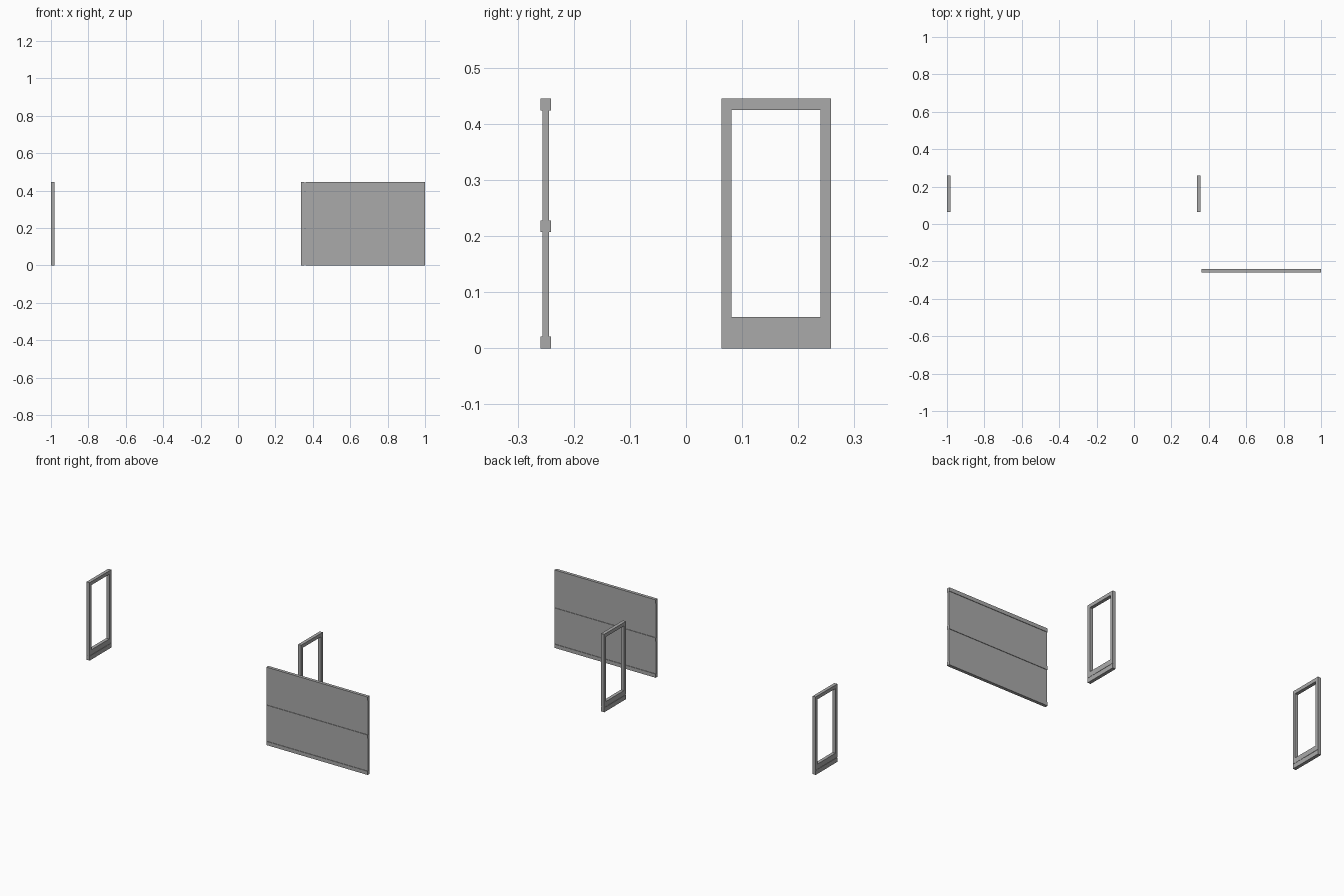
import bpy

old = bpy.data.objects.get("Cube")
if old:
    bpy.data.objects.remove(old, do_unlink=True)

# Single painted metal colour
grey = bpy.data.materials.new("mid grey")
grey.use_nodes = True
colour = (0.4, 0.4, 0.4, 1)
grey.diffuse_color = colour
grey.node_tree.nodes["Principled BSDF"].inputs["Base Color"].default_value = colour


def box(name, x, y, z):
    """Box from (low, high) pairs on each axis."""
    spans = (x, y, z)
    bpy.ops.mesh.primitive_cube_add(size=1, location=[(a + b) / 2 for a, b in spans])
    ob = bpy.context.object
    ob.name = name
    ob.scale = [b - a for a, b in spans]
    bpy.ops.object.transform_apply(location=False, rotation=False, scale=True)
    ob.data.materials.append(grey)
    return ob


HEIGHT = 0.445

# Long wall panel: thin sheet held by three horizontal rails
panel_x = (0.36, 1.0)
box("panel_sheet", panel_x, (-0.256, -0.244), (0.01, HEIGHT - 0.01))
for name, low in (("bottom", 0), ("middle", 0.207), ("top", HEIGHT - 0.021)):
    box("panel_rail_" + name, panel_x, (-0.259, -0.241), (low, low + 0.021))


# Open door frame: two stiles, a head and a two-board kick rail
def door_frame(label, x0):
    x = (x0, x0 + 0.019)
    inner = (x0 + 0.002, x0 + 0.017)
    y0, y1, stile = 0.063, 0.258, 0.018
    sill, head = 0.056, HEIGHT - 0.02
    box(label + "_stile_front", x, (y0, y0 + stile), (sill, head))
    box(label + "_stile_back", x, (y1 - stile, y1), (sill, head))
    box(label + "_head", x, (y0, y1), (head, HEIGHT))
    box(label + "_kick_lower", x, (y0, y1), (0, 0.0255))
    box(label + "_kick_groove", inner, (y0, y1), (0.0255, 0.027))
    box(label + "_kick_upper", x, (y0, y1), (0.027, sill))


door_frame("far_frame", -1.0)
door_frame("near_frame", 0.336)
